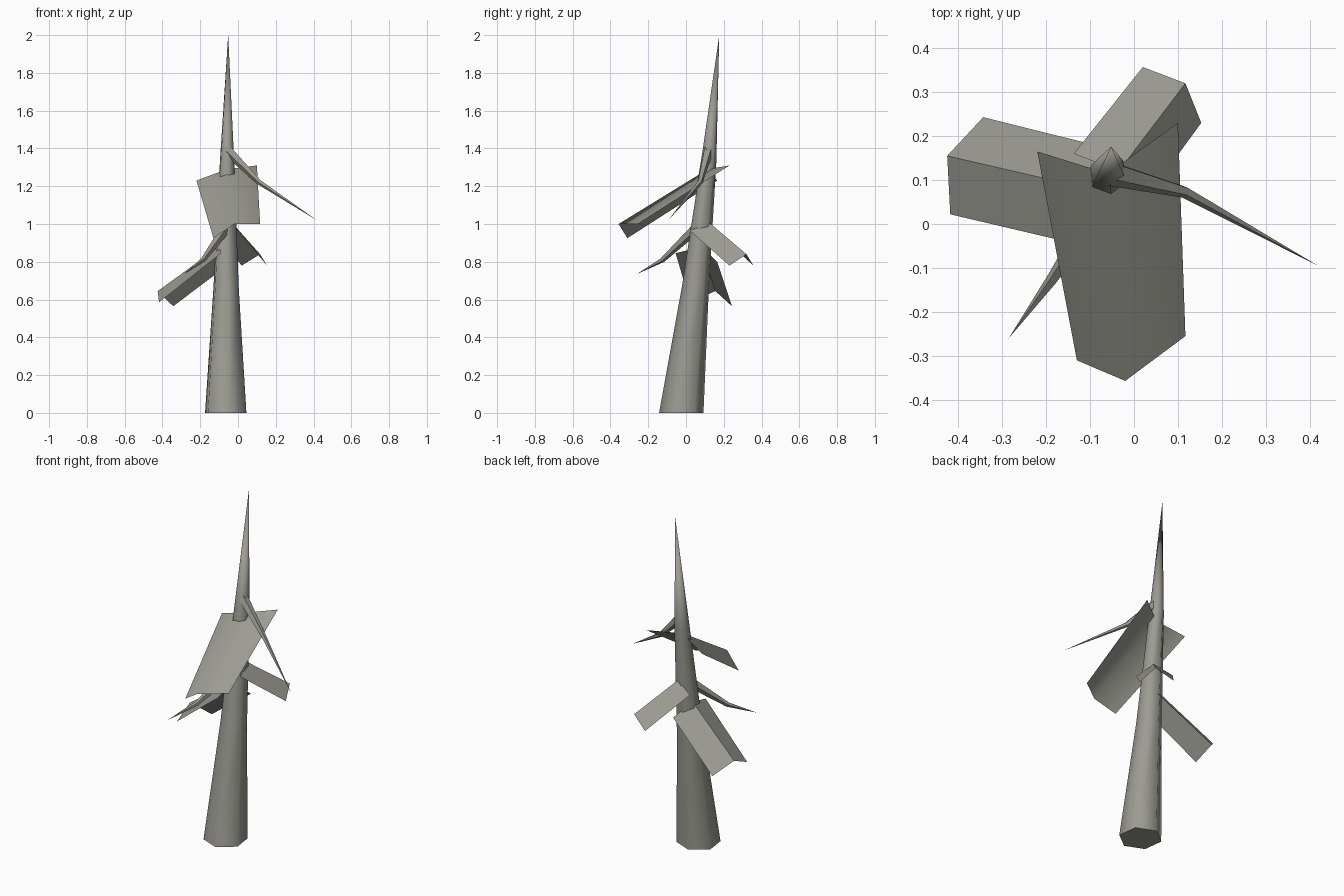
import bpy, bmesh
from math import cos, sin, radians
from mathutils import Vector

cube = bpy.data.objects.get("Cube")
if cube:
    bpy.data.objects.remove(cube, do_unlink=True)

bark = bpy.data.materials.new("warm grey")
bark.use_nodes = True
bark.diffuse_color = (0.33, 0.33, 0.29, 1)
bark.node_tree.nodes["Principled BSDF"].inputs["Base Color"].default_value = bark.diffuse_color


def finish(name, bm, angle=65):
    mesh = bpy.data.meshes.new(name)
    bm.to_mesh(mesh)
    bm.free()
    mesh.materials.append(bark)
    obj = bpy.data.objects.new(name, mesh)
    bpy.context.collection.objects.link(obj)
    bpy.ops.object.select_all(action='DESELECT')
    obj.select_set(True)
    bpy.context.view_layer.objects.active = obj
    bpy.ops.object.shade_smooth_by_angle(angle=radians(angle))


def spike(name, path, radii, sides, turn=0, level=False):
    """Tapering limb through the path, closed at the root and ending in a point."""
    bm = bmesh.new()
    path = [Vector(p) for p in path]
    axis = path[-1] - path[0]
    u = Vector((1, 0, 0)) if level else axis.cross(Vector((0, 0, 1))).normalized()
    v = Vector((0, 1, 0)) if level else u.cross(axis).normalized()
    rings = []
    for p, r in zip(path, radii):
        angles = [radians(turn + 360 * i / sides) for i in range(sides)]
        rings.append([bm.verts.new(p + r * (cos(a) * u + sin(a) * v)) for a in angles])
    tip = bm.verts.new(path[-1])
    for i in range(sides):
        j = (i + 1) % sides
        for low, high in zip(rings, rings[1:]):
            bm.faces.new((low[i], low[j], high[j], high[i]))
        bm.faces.new((rings[-1][i], rings[-1][j], tip))
    bm.faces.new(rings[0])
    bmesh.ops.recalc_face_normals(bm, faces=bm.faces)
    finish(name, bm)


def bough(name, near, far):
    """Sheet folded along its middle ridge, from three root points to three outer points."""
    bm = bmesh.new()
    a = [bm.verts.new(p) for p in near]
    b = [bm.verts.new(p) for p in far]
    for i in range(2):
        face = bm.faces.new((a[i], a[i + 1], b[i + 1], b[i]))
        face.normal_update()
        if face.normal.z < 0:
            face.normal_flip()
    finish(name, bm)


# Leaning trunk
spike("trunk",
      [(-.065, -.025, 0), (-.063, .05, .67), (-.058, .12, 1.33), (-.052, .176, 2)],
      [.1185, .072, .041], 6, turn=37.5, level=True)

# Bare branches
spike("upper_branch", [(-.05, .115, 1.385), (.115, .073, 1.22), (.417, -.094, 1.02)],
      [.03, .014], 5)
spike("lower_branch", [(-.06, .06, .985), (-.185, -.125, .81), (-.285, -.26, .735)],
      [.03, .014], 5)

# Drooping folded boughs
bough("front_bough",
      [(-.22, .165, 1.23), (-.06, .115, 1.29), (.10, .23, 1.31)],
      [(-.13, -.31, .925), (-.02, -.357, 1.0), (.117, -.255, 1.0)])
bough("right_bough",
      [(-.09, -.055, .845), (-.10, .08, .88), (-.03, .165, .80)],
      [(-.418, .022, .585), (-.425, .155, .645), (-.343, .243, .565)])
bough("back_bough",
      [(-.137, .16, .96), (-.035, .12, 1.01), (0, .02, .965)],
      [(.02, .357, .78), (.117, .32, .84), (.153, .23, .78)])
